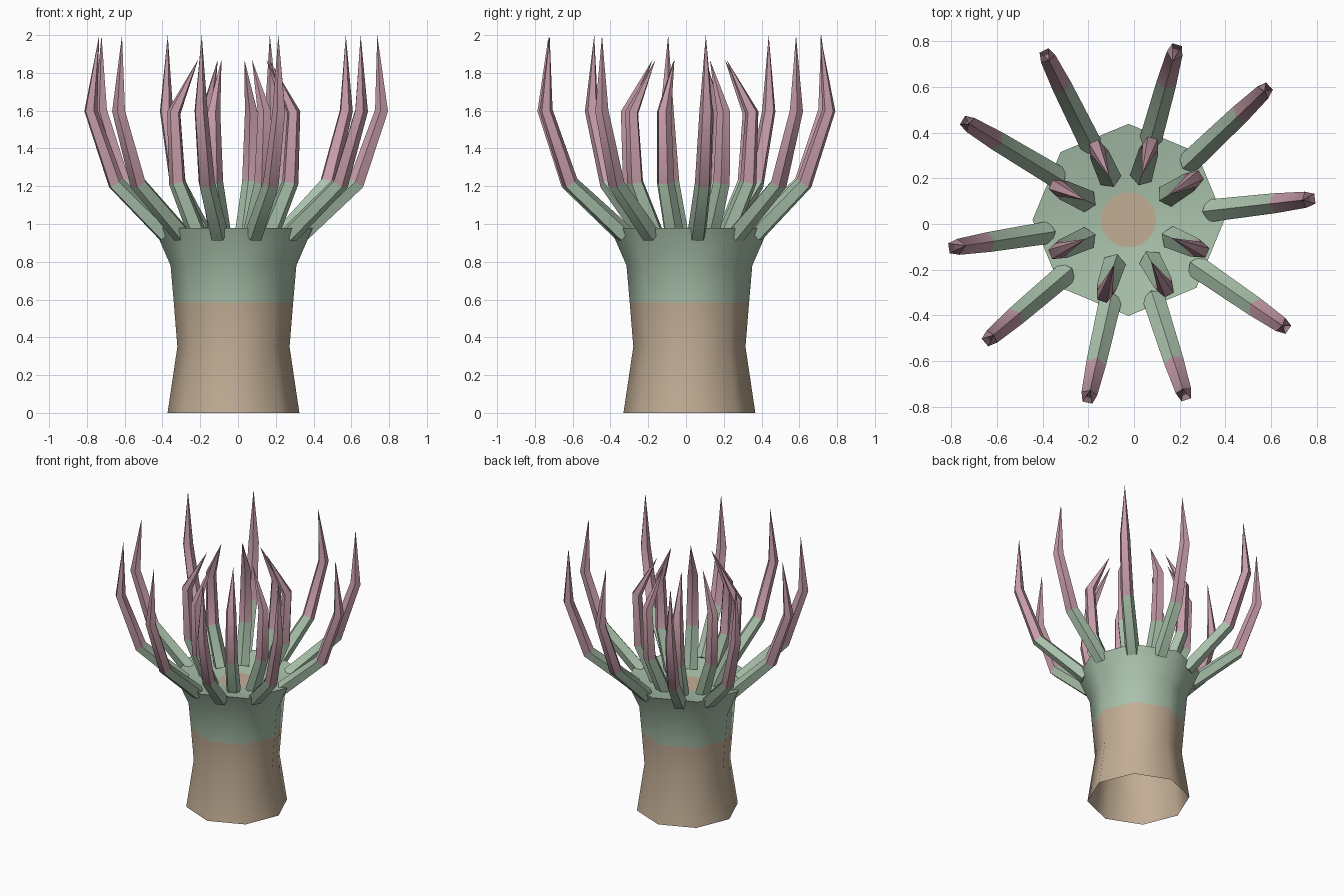
import bpy, bmesh, math
from mathutils import Vector

if "Cube" in bpy.data.objects:
    bpy.data.objects.remove(bpy.data.objects["Cube"])

CX, CY = -0.024, 0.018


def mat(name, rgb):
    m = bpy.data.materials.new(name)
    m.diffuse_color = (*rgb, 1)
    m.use_nodes = True
    m.node_tree.nodes["Principled BSDF"].inputs["Base Color"].default_value = m.diffuse_color
    return m


SAND = mat("sand", (0.54, 0.42, 0.30))
GREEN = mat("sage_green", (0.40, 0.54, 0.41))
PINK = mat("dusty_pink", (0.56, 0.33, 0.39))


def finish(bm, name, mats, angle):
    me = bpy.data.meshes.new(name)
    bm.to_mesh(me)
    bm.free()
    ob = bpy.data.objects.new(name, me)
    bpy.context.collection.objects.link(ob)
    for m in mats:
        me.materials.append(m)
    bpy.ops.object.select_all(action='DESELECT')
    ob.select_set(True)
    bpy.context.view_layer.objects.active = ob
    bpy.ops.object.shade_smooth_by_angle(angle=math.radians(angle))
    return ob


def bridge(bm, a, b, index):
    n = len(a)
    for i in range(n):
        j = (i + 1) % n
        bm.faces.new((a[i], a[j], b[j], b[i])).material_index = index


# Trunk: eight-sided lathe, open below, with a sunken disc on top
profile = [(0.349, 0), (0.297, 0.35), (0.316, 0.585), (0.333, 0.78),
           (0.42, 0.98), (0.15, 0.922)]
bm = bmesh.new()
rings = [[bm.verts.new((CX + r * math.cos(k * math.pi / 4),
                        CY + r * math.sin(k * math.pi / 4), z)) for k in range(8)]
         for r, z in profile]
for i in range(len(rings) - 1):
    bridge(bm, rings[i], rings[i + 1], 0 if i < 2 else 1)
bm.faces.new(rings[-1]).material_index = 1
finish(bm, "trunk", [SAND, GREEN], 50)

# Mouth: thin round plate in the middle of the disc
bm = bmesh.new()
bmesh.ops.create_circle(bm, cap_ends=True, segments=24, radius=0.12)
bmesh.ops.translate(bm, verts=bm.verts, vec=(CX, CY, 0.926))
finish(bm, "mouth", [SAND], 30)


def tentacle(name, deg, path, radii, sides=5):
    """Tapered tube along (radius, height) points; last point is the tip."""
    a = math.radians(deg)
    out = Vector((math.cos(a), math.sin(a), 0))
    side = Vector((-math.sin(a), math.cos(a), 0))
    pts = [Vector((CX, CY, z)) + out * r for r, z in path]
    bm = bmesh.new()
    rings = []
    for i, rad in enumerate(radii):
        t = (pts[i + 1] - pts[i]).normalized()
        if i:
            t = (t + (pts[i] - pts[i - 1]).normalized()).normalized()
        up = t.cross(side)
        rings.append([bm.verts.new(pts[i] + rad * (side * math.cos(q) + up * math.sin(q)))
                      for q in (math.tau * k / sides + math.pi / 2 for k in range(sides))])
    for i in range(len(rings) - 1):
        bridge(bm, rings[i], rings[i + 1], 0 if i == 0 else 1)
    tip = bm.verts.new(pts[-1])
    for k in range(sides):
        bm.faces.new((rings[-1][k], rings[-1][(k + 1) % sides], tip)).material_index = 1
    bm.faces.new(rings[0][::-1])
    bmesh.ops.recalc_face_normals(bm, faces=bm.faces)
    finish(bm, name, [GREEN, PINK], 50)


# Outer tentacles: (direction, tip radius)
outer = [(6.5, .766), (43.5, .82), (74.5, .72), (116.5, .78), (149, .815),
         (189, .72), (220.5, .776), (257.3, .764), (287.8, .777), (325.5, .817)]
for i, (deg, tip) in enumerate(outer):
    mid = 0.37 + 0.55 * tip
    tentacle(f"outer_tentacle_{i + 1}", deg,
             [(0.36, 0.945), (mid - 0.135, 1.215), (mid, 1.6), (tip, 2.0)],
             [0.052, 0.046, 0.037])

# Inner tentacles: shorter, curling inwards
for i, deg in enumerate((31.8, 73.6, 114, 155.5, 203.8, 252, 298.6, 337.3)):
    tentacle(f"inner_tentacle_{i + 1}", deg,
             [(0.205, 0.94), (0.325, 1.22), (0.345, 1.59), (0.205, 1.87)],
             [0.052, 0.046, 0.037])
